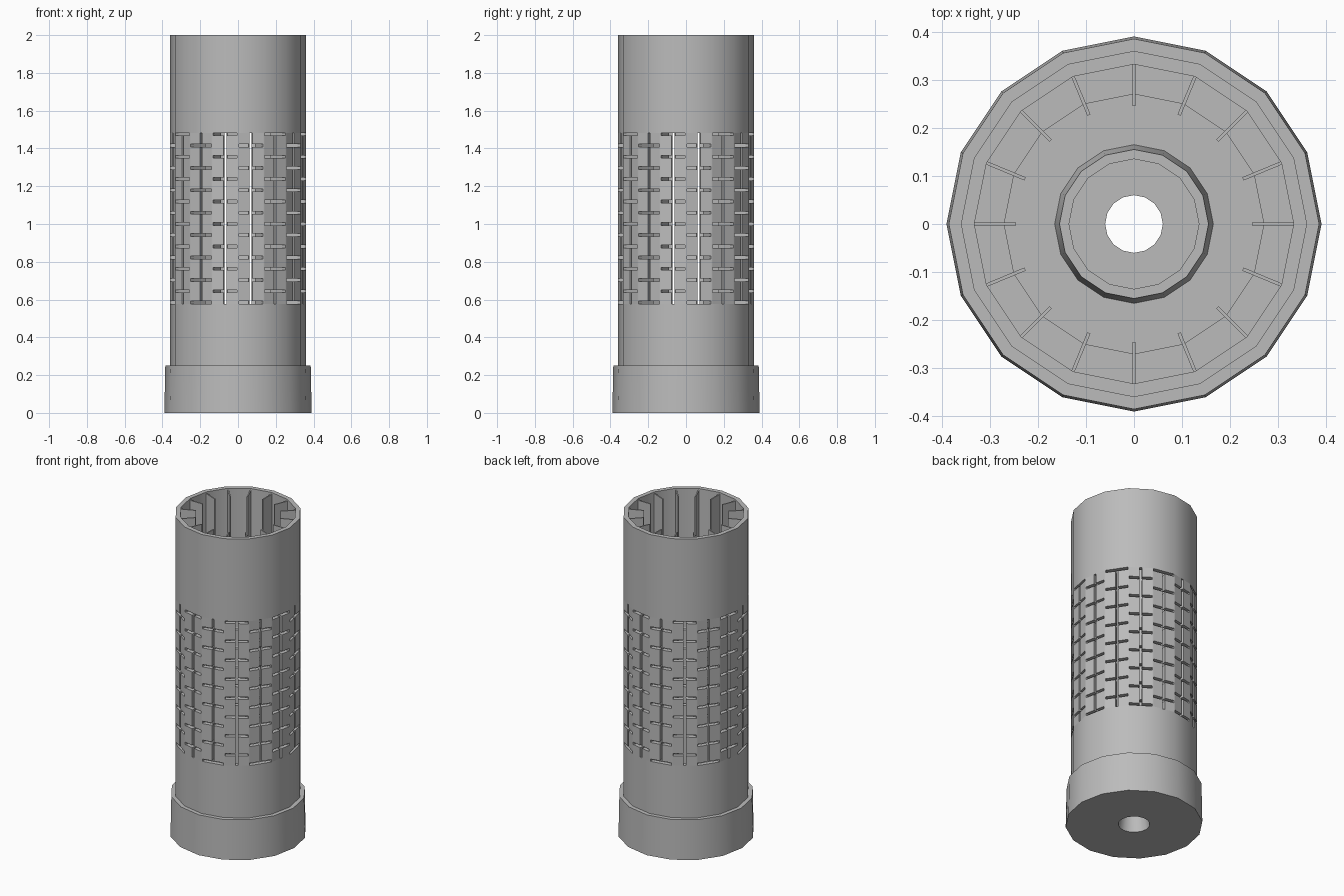
import bpy, bmesh
from math import sin, cos, pi
from mathutils import Matrix, Vector

SIDES = 16
R_OUT, R_IN = 0.36, 0.332
SLOT_LOW, SLOT_HIGH, LEVELS = 0.585, 1.475, 16
SLOT = 0.015

cube = bpy.data.objects.get("Cube")
if cube:
    bpy.data.objects.remove(cube, do_unlink=True)

grey = bpy.data.materials.new("plain_grey")
grey.use_nodes = True
colour = (0.5, 0.5, 0.5, 1)
grey.diffuse_color = colour
grey.node_tree.nodes["Principled BSDF"].inputs["Base Color"].default_value = colour


def corner(r, i):
    a = 2 * pi * i / SIDES
    return Vector((r * cos(a), r * sin(a), 0))


def finish(bm, name, smooth=True):
    bmesh.ops.remove_doubles(bm, verts=bm.verts, dist=0.0001)
    bmesh.ops.recalc_face_normals(bm, faces=bm.faces)
    mesh = bpy.data.meshes.new(name)
    bm.to_mesh(mesh)
    bm.free()
    obj = bpy.data.objects.new(name, mesh)
    bpy.context.collection.objects.link(obj)
    mesh.materials.append(grey)
    if smooth:
        bpy.ops.object.select_all(action='DESELECT')
        obj.select_set(True)
        bpy.context.view_layer.objects.active = obj
        bpy.ops.object.shade_smooth_by_angle(angle=pi / 6)
    return obj


def revolve(name, profile):
    """Sweep a closed (radius, height) profile around z."""
    bm = bmesh.new()
    rings = [[bm.verts.new(corner(r, i) + Vector((0, 0, z))) for r, z in profile]
             for i in range(SIDES)]
    n = len(profile)
    for i in range(SIDES):
        a, b = rings[i], rings[(i + 1) % SIDES]
        for j in range(n):
            k = (j + 1) % n
            bm.faces.new((a[j], b[j], b[k], a[k]))
    return finish(bm, name)


def tube(name, low, high):
    return revolve(name, [(R_IN, low), (R_OUT, low), (R_OUT, high), (R_IN, high)])


# Base cup with stepped floor, tapered socket and flared drain hole
revolve("base_collar", [
    (0.09, 0), (0.39, 0), (0.385, 0.25), (0.27, 0.25), (0.27, 0.2), (0.165, 0.2),
    (0.155, 0.3), (0.135, 0.3), (0.135, 0.2), (0.06, 0.2)])

# Plain tube ends
cut_low, cut_high = SLOT_LOW - SLOT / 2, SLOT_HIGH + SLOT / 2
tube("lower_tube", 0.24, cut_low)
tube("upper_tube", cut_high, 2.0)

# Slotted middle: each side has one tall slot, crossed by short staggered slots
chord = 2 * R_OUT * sin(pi / SIDES)
half = SLOT / 2 / chord
columns = [0, 0.03, 0.5 - half, 0.5 + half, 0.97, 1]
step = (SLOT_HIGH - SLOT_LOW) / (LEVELS - 1)
rows = [SLOT_LOW + k * step + s * SLOT / 2 for k in range(LEVELS) for s in (-1, 1)]


def is_open(side, c, r):
    crossing = r % 2 == 0 and (r // 2) % 2 == side % 2 and 0 < c < 4
    return c == 2 or crossing


def wall_point(radius, side, u, z):
    return corner(radius, side).lerp(corner(radius, side + 1), u) + Vector((0, 0, z))


bm = bmesh.new()
for side in range(SIDES):
    for c in range(len(columns) - 1):
        for r in range(len(rows) - 1):
            if is_open(side, c, r):
                continue
            spots = [(c, r), (c + 1, r), (c + 1, r + 1), (c, r + 1)]
            outer, inner = ([bm.verts.new(wall_point(rad, side, columns[i], rows[j]))
                             for i, j in spots] for rad in (R_OUT, R_IN))
            bm.faces.new(outer)
            bm.faces.new(inner[::-1])
            # Close the wall thickness where the neighbouring cell is cut away
            for e, (dc, dr) in enumerate([(0, -1), (1, 0), (0, 1), (-1, 0)]):
                nc, nr = c + dc, r + dr
                if 0 <= nc < 5 and 0 <= nr < len(rows) - 1 and is_open(side, nc, nr):
                    f = (e + 1) % 4
                    bm.faces.new((outer[e], inner[e], inner[f], outer[f]))
finish(bm, "slotted_tube")

# Radial fins at every corner of the tube
bm = bmesh.new()
fin_in, fin_out, fin_low, fin_high = 0.245, 0.345, 0.19, 1.99
for i in range(SIDES):
    place = (Matrix.Rotation(2 * pi * i / SIDES, 4, 'Z')
             @ Matrix.Translation(((fin_in + fin_out) / 2, 0, (fin_low + fin_high) / 2))
             @ Matrix.Diagonal((fin_out - fin_in, 0.007, fin_high - fin_low, 1)))
    bmesh.ops.create_cube(bm, size=1, matrix=place)
finish(bm, "inner_fins", smooth=False)
